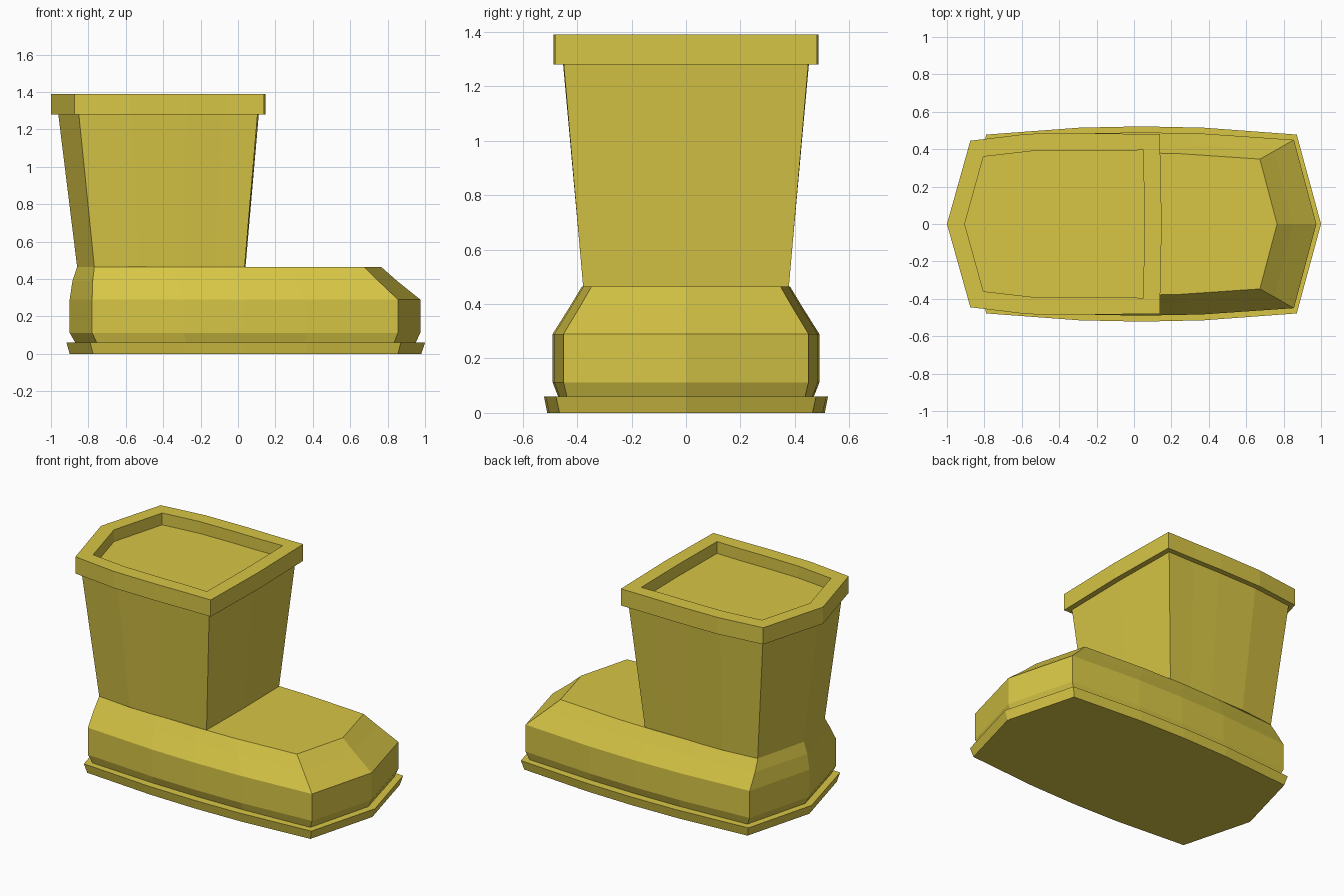
import bpy, bmesh

if "Cube" in bpy.data.objects:
    bpy.data.objects.remove(bpy.data.objects["Cube"])

# One flat colour for the whole boot
mat = bpy.data.materials.new("mustard yellow")
mat.diffuse_color = (0.68, 0.56, 0.06, 1)
mat.use_nodes = True
mat.node_tree.nodes["Principled BSDF"].inputs["Base Color"].default_value = mat.diffuse_color


def outline(z, heel, heel_c, toe_c, toe, y_heel, y_mid, y_toe, ts=(0.3, 0.5, 0.7)):
    """Symmetric ring: pointed heel, bowed sides, pointed toe."""
    side = [(heel_c, y_heel)]
    for t in ts:
        x = heel_c + (toe_c - heel_c) * t
        bow = 1 - abs(2 * t - 1) ** 2
        base = y_heel + (y_toe - y_heel) * t
        side.append((x, base + (y_mid - base) * bow))
    side.append((toe_c, y_toe))
    right = [(x, -y, z) for x, y in side]
    left = [(x, y, z) for x, y in reversed(side)]
    return [(heel, 0, z)] + right + [(toe, 0, z)] + left


def loft(name, rings):
    bm = bmesh.new()
    loops = [[bm.verts.new(p) for p in r] for r in rings]
    n = len(loops[0])
    for a, b in zip(loops, loops[1:]):
        for i in range(n):
            j = (i + 1) % n
            bm.faces.new((a[i], a[j], b[j], b[i]))
    bm.faces.new(list(reversed(loops[0])))
    bm.faces.new(loops[-1])
    bmesh.ops.recalc_face_normals(bm, faces=bm.faces)
    me = bpy.data.meshes.new(name)
    bm.to_mesh(me)
    bm.free()
    me.materials.append(mat)
    ob = bpy.data.objects.new(name, me)
    bpy.context.collection.objects.link(ob)
    return ob


# Sole, flaring slightly upward
loft("sole", [
    outline(0.0, -0.90, -0.775, 0.855, 0.98, 0.465, 0.51, 0.465),
    outline(0.06, -0.917, -0.79, 0.87, 1.0, 0.478, 0.522, 0.478),
])

# Foot with tucked bottom edge and sloping top
loft("foot", [
    outline(0.06, -0.87, -0.755, 0.835, 0.95, 0.438, 0.47, 0.438),
    outline(0.112, -0.90, -0.78, 0.855, 0.975, 0.45, 0.49, 0.45),
    outline(0.29, -0.90, -0.78, 0.855, 0.975, 0.45, 0.49, 0.45),
    outline(0.39, -0.885, -0.777, 0.75, 0.85, 0.39, 0.427, 0.39),
    outline(0.465, -0.86, -0.768, 0.673, 0.765, 0.347, 0.382, 0.347),
])

# Shaft and cuff: sides keep only the rear part of the foot's bow
TS = (0.3, 0.6, 0.8)
loft("shaft", [
    outline(0.463, -0.86, -0.768, 0.035, 0.04, 0.35, 0.378, 0.378, TS),
    outline(1.29, -0.962, -0.852, 0.105, 0.112, 0.415, 0.453, 0.45, TS),
])

# Cuff with a shallow recess in its top
loft("cuff", [
    outline(1.28, -1.0, -0.875, 0.138, 0.148, 0.445, 0.487, 0.482, TS),
    outline(1.39, -1.0, -0.875, 0.138, 0.148, 0.445, 0.487, 0.482, TS),
    outline(1.39, -0.905, -0.805, 0.05, 0.055, 0.36, 0.393, 0.395, TS),
    outline(1.312, -0.905, -0.805, 0.05, 0.055, 0.36, 0.393, 0.395, TS),
])
